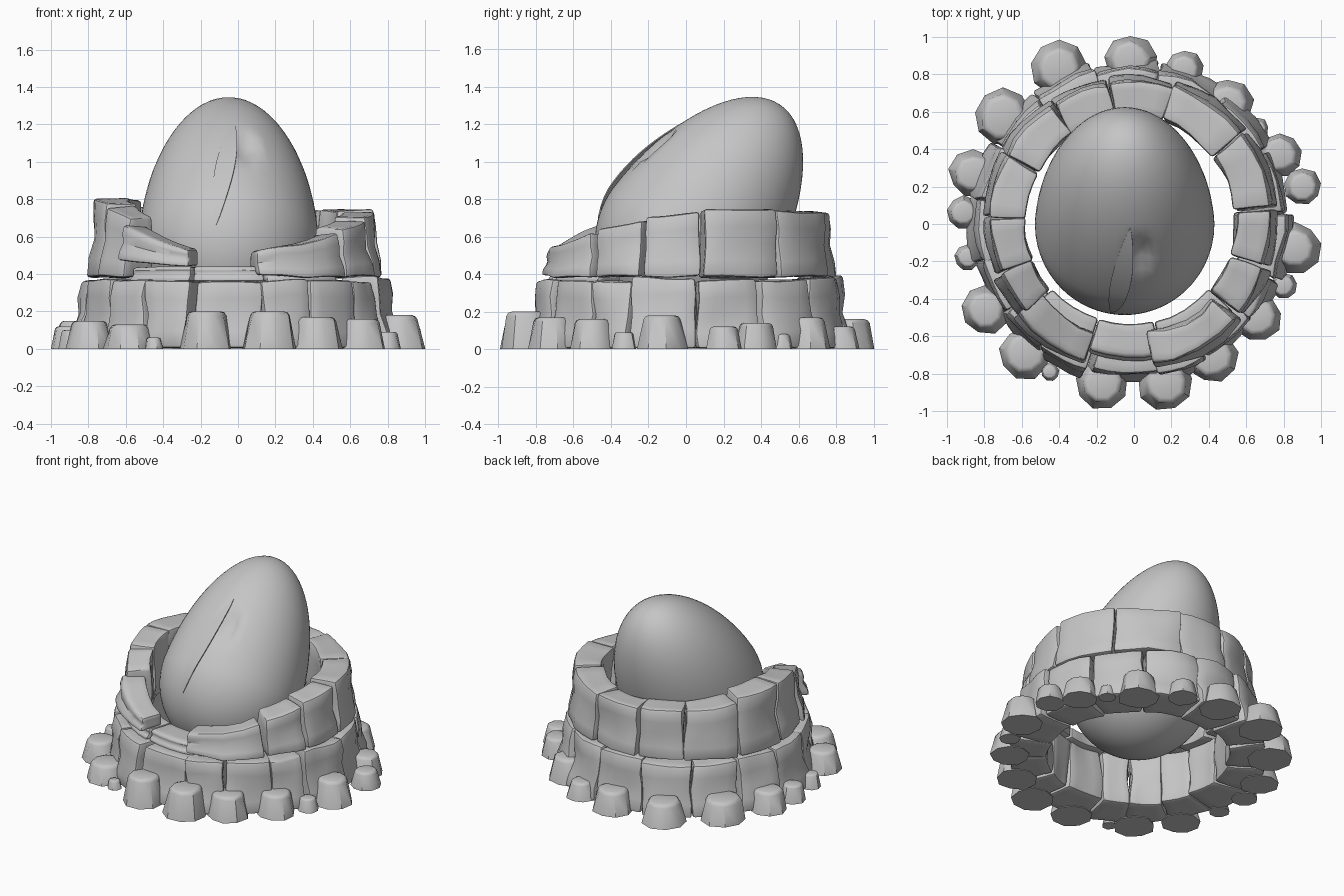
import bpy, bmesh, math, random
from mathutils import Vector, Matrix, noise

if "Cube" in bpy.data.objects:
    bpy.data.objects.remove(bpy.data.objects["Cube"])

random.seed(4)
CX, CY = -0.02, 0.015          # centre of the stone ring

stone_mat = bpy.data.materials.new("plain grey")
stone_mat.diffuse_color = (0.56, 0.56, 0.56, 1)
stone_mat.use_nodes = True
stone_mat.node_tree.nodes["Principled BSDF"].inputs["Base Color"].default_value = stone_mat.diffuse_color


def finish(name, bm, angle=35):
    bmesh.ops.recalc_face_normals(bm, faces=bm.faces[:])
    me = bpy.data.meshes.new(name)
    bm.to_mesh(me)
    bm.free()
    me.materials.append(stone_mat)
    ob = bpy.data.objects.new(name, me)
    bpy.context.collection.objects.link(ob)
    bpy.ops.object.select_all(action='DESELECT')
    ob.select_set(True)
    bpy.context.view_layer.objects.active = ob
    bpy.ops.object.shade_smooth_by_angle(angle=math.radians(angle))
    return ob


def block(name, a0, a1, bottom, top, inner, outer, rough=0.02):
    """Curved wall stone; bottom/top/outer are (value at a0 or foot, value at a1 or head)."""
    bm = bmesh.new()
    bmesh.ops.create_cube(bm, size=1)
    bmesh.ops.subdivide_edges(bm, edges=bm.edges[:], cuts=3, use_grid_fill=True)
    seed = Vector([random.uniform(0, 50) for _ in range(3)])
    bulge = random.uniform(-0.01, 0.015)
    for v in bm.verts:
        u, w, h = v.co.x + 0.5, v.co.y + 0.5, v.co.z + 0.5
        ang = math.radians(a0 + 0.35 + (a1 - a0 - 0.7) * u)
        lo = bottom[0] + (bottom[1] - bottom[0]) * u
        hi = top[0] + (top[1] - top[0]) * u
        r_out = outer[0] + (outer[1] - outer[0]) * h + bulge
        if abs(h - 0.5) < 0.01:
            r_out -= 0.014                       # worn seam across the middle
        r = inner + (r_out - inner) * w
        p = Vector((CX + r * math.cos(ang), CY + r * math.sin(ang), lo + (hi - lo) * h))
        n = noise.noise_vector(p * 4 + seed) * rough
        n.z *= 0.6
        if lo < 0.01 and h < 0.01:
            n.z = 0
        v.co = p + n
    bm.normal_update()
    sharp = [e for e in bm.edges if e.calc_face_angle(0) > 0.9]
    bmesh.ops.bevel(bm, geom=sharp, offset=0.016, segments=2, profile=0.5, affect='EDGES')
    for v in bm.verts:
        v.co.z = max(v.co.z, 0.005)
    return finish(name, bm)


# Lower course of the wall
cuts = [3, 28, 53, 79, 103, 127, 150, 172, 195, 216, 235, 254, 280, 299, 321, 338, 363]
for i, (a, b) in enumerate(zip(cuts, cuts[1:])):
    t = 0.37 + random.uniform(-0.015, 0.02)
    block(f"lower_stone_{i + 1}", a, b, (0.005, 0.005), (t, t), 0.60, (0.87, 0.81), 0.035)

# Upper course, open at the front
upper = [(5, 38, .74, .74), (38, 72, .74, .73), (72, 99, .72, .72), (99, 123, .73, .73),
         (123, 152, .74, .76), (152, 178, .79, .80), (178, 202, .80, .78),
         (202, 221, .76, .70), (319, 341, .64, .69), (341, 365, .71, .73)]
for i, (a, b, t0, t1) in enumerate(upper):
    block(f"upper_stone_{i + 1}", a, b, (0.385, 0.385), (t0, t1), 0.565, (0.79, 0.745), 0.025)

# Front sill and the two slumped stones either side of the gap
for i, (a, b) in enumerate([(221, 252), (252, 283), (283, 319)]):
    block(f"sill_stone_{i + 1}", a, b, (0.36, 0.36), (0.44, 0.44), 0.55, (0.75, 0.72), 0.012)
block("slumped_stone_left", 219, 253, (0.48, 0.44), (0.66, 0.53), 0.62, (0.82, 0.79))
block("slumped_stone_right", 278, 318, (0.39, 0.39), (0.52, 0.61), 0.60, (0.81, 0.77), 0.035)

# Pebbles around the foot: x, y, radius, height
pebbles = [(-.40, .83, .15, .16), (-.02, .87, .14, .16), (.27, .83, .10, .12),
           (.50, .64, .14, .17), (.66, .51, .06, .08), (.78, .37, .12, .14),
           (.90, .20, .10, .12), (.86, -.13, .14, .18), (.80, -.33, .07, .09),
           (.66, -.50, .13, .16), (.42, -.71, .14, .17), (.17, -.85, .15, .20),
           (-.17, -.85, .14, .20), (-.45, -.79, .05, .06), (-.58, -.69, .14, .13),
           (-.79, -.46, .13, .15), (-.89, -.18, .07, .10), (-.91, .06, .09, .12),
           (-.86, .27, .13, .15), (-.70, .57, .16, .16)]
for i, (x, y, r, h) in enumerate(pebbles):
    bm = bmesh.new()
    bmesh.ops.create_cone(bm, cap_ends=True, segments=9, radius1=r, radius2=r * 0.72, depth=h)
    for v in bm.verts:
        k = random.uniform(0.93, 1.05)
        v.co.x *= k
        v.co.y *= k
    rims = [e for e in bm.edges if all(v.co.z > 0 for v in e.verts)]
    bmesh.ops.bevel(bm, geom=rims, offset=r * 0.16, segments=2, profile=0.5, affect='EDGES')
    bmesh.ops.translate(bm, vec=(x, y, h / 2), verts=bm.verts[:])
    finish(f"pebble_{i + 1}", bm, 40)

# Egg leaning back, blunt below and tapered above
R, UP, DOWN = 0.48, 0.88, 0.50
pose = Matrix.Translation((-0.05, 0.0, 0.581)) @ Matrix.Rotation(math.radians(-35), 4, 'X')


def egg_radius(t):
    s = t / (UP if t > 0 else DOWN)
    return R * math.sqrt(max(0, 1 - s * s)) * (1 - 0.08 * max(0, s))


bm = bmesh.new()
bmesh.ops.create_uvsphere(bm, u_segments=64, v_segments=40, radius=1)
dent = Vector((0.085, -0.42, 0.31))
for v in bm.verts:
    s = v.co.z
    k = R * (1 - 0.08 * max(0, s))
    v.co = Vector((v.co.x * k, v.co.y * k, s * (UP if s > 0 else DOWN)))
    d = v.co - dent
    f = max(0, 1 - (d.x / 0.07) ** 2 - (d.z / 0.13) ** 2)
    if v.co.y < 0:
        v.co.y += 0.05 * f                       # chipped hollow beside the crack
bm.transform(pose)
finish("egg", bm, 40)

# Slim leaf-shaped shell flake on the front of the egg
bm = bmesh.new()
rows, N = [], 14
for i in range(N + 1):
    q = i / N
    t = -0.21 + 0.71 * q
    mid = -0.07 + 0.10 * q
    half = 0.052 * math.sin(math.pi * q) ** 0.8 + 0.001
    row = []
    for side, lift in ((-1, 0.004), (0, 0.012), (1, 0.022)):
        x = mid + side * half
        y = -math.sqrt(max(0, egg_radius(t) ** 2 - x * x)) - lift * math.sin(math.pi * q) - 0.002
        row.append(bm.verts.new((x, y, t)))
    rows.append(row)
for r0, r1 in zip(rows, rows[1:]):
    for j in range(2):
        bm.faces.new((r0[j], r0[j + 1], r1[j + 1], r1[j]))
bmesh.ops.recalc_face_normals(bm, faces=bm.faces[:])
shell = bmesh.ops.solidify(bm, geom=bm.faces[:], thickness=0.006)
bm.transform(pose)
finish("shell_flake", bm)
